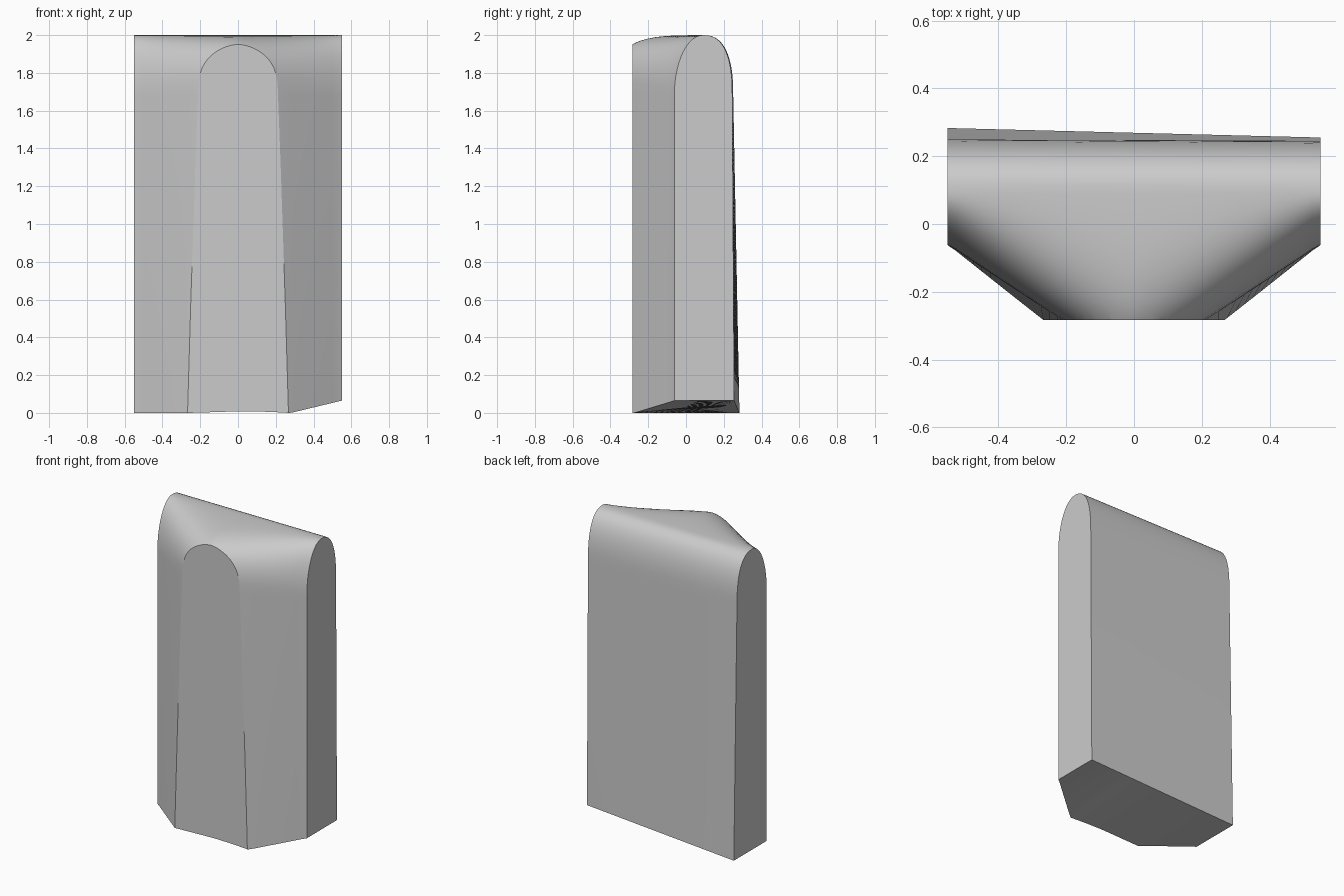
import bpy, bmesh, math

cube = bpy.data.objects.get("Cube")
if cube:
    bpy.data.objects.remove(cube, do_unlink=True)

HALF, FRONT, TOP = 0.55, -0.283, 2.0
SPRING, RIDGE_Y = 1.68, 0.09
COLUMNS, STEPS = 44, 14


def lerp(a, b, t):
    return a + (b - a) * t


def arch_point(angle, reach, power):
    """Point on a rounded arch, measured from the ridge line."""
    c, s = math.cos(angle), math.sin(angle)
    return (RIDGE_Y + reach * c ** (2 / power),
            SPRING + (TOP - SPRING) * s ** (2 / power))


def section(x):
    """Arched cross-section at x, from front foot over the ridge to back foot."""
    t = (x + HALF) / (2 * HALF)
    inward = HALF - min(HALF, math.hypot(x, 0.06))    # rounded prow
    power = 2 + 1.4 * (1 - abs(x) / HALF)
    front_foot = -0.062 - 0.8 * inward
    front_top = -0.062 - 0.67 * inward
    back_foot, back_top = lerp(0.283, 0.255, t), lerp(0.25, 0.245, t)
    lift = 0.065 * max(0, (x - 0.28) / (HALF - 0.28))
    pts = [(front_foot, lift)]
    quarter = [math.pi / 2 * i / STEPS for i in range(STEPS + 1)]
    pts += [arch_point(a, front_top - RIDGE_Y, power) for a in quarter[:-1]]
    pts.append((RIDGE_Y, TOP))
    pts += [arch_point(a, back_top - RIDGE_Y, 2.5) for a in reversed(quarter[:-1])]
    pts.append((back_foot, 0.065 * t))
    return [(x, y, z) for y, z in pts]


# Loft the arched body through its sections, closing ends and underside
bm = bmesh.new()
rows = [[bm.verts.new(p) for p in section(lerp(-HALF, HALF, i / COLUMNS))]
        for i in range(COLUMNS + 1)]
for a, b in zip(rows, rows[1:]):
    for j in range(len(a)):
        k = (j + 1) % len(a)
        bm.faces.new((a[j], b[j], b[k], a[k]))
bm.faces.new(rows[0])
bm.faces.new(rows[-1])

# Slice off the prow to leave the flat arched front panel
cut = bmesh.ops.bisect_plane(
    bm, geom=bm.verts[:] + bm.edges[:] + bm.faces[:], dist=1e-5,
    plane_co=(0, FRONT, 0), plane_no=(0, -1, 0), clear_outer=True)
rim = [e for e in cut["geom_cut"] if isinstance(e, bmesh.types.BMEdge)]
bmesh.ops.holes_fill(bm, edges=rim, sides=0)
bmesh.ops.recalc_face_normals(bm, faces=bm.faces[:])

mesh = bpy.data.meshes.new("arched_block")
bm.to_mesh(mesh)
bm.free()
block = bpy.data.objects.new("arched_block", mesh)
bpy.context.collection.objects.link(block)

# Plain grey surface
grey = bpy.data.materials.new("light_grey")
grey.use_nodes = True
colour = (0.6, 0.6, 0.6, 1)
grey.diffuse_color = colour
grey.node_tree.nodes["Principled BSDF"].inputs["Base Color"].default_value = colour
mesh.materials.append(grey)

bpy.ops.object.select_all(action="DESELECT")
block.select_set(True)
bpy.context.view_layer.objects.active = block
bpy.ops.object.shade_smooth_by_angle(angle=math.radians(30))
